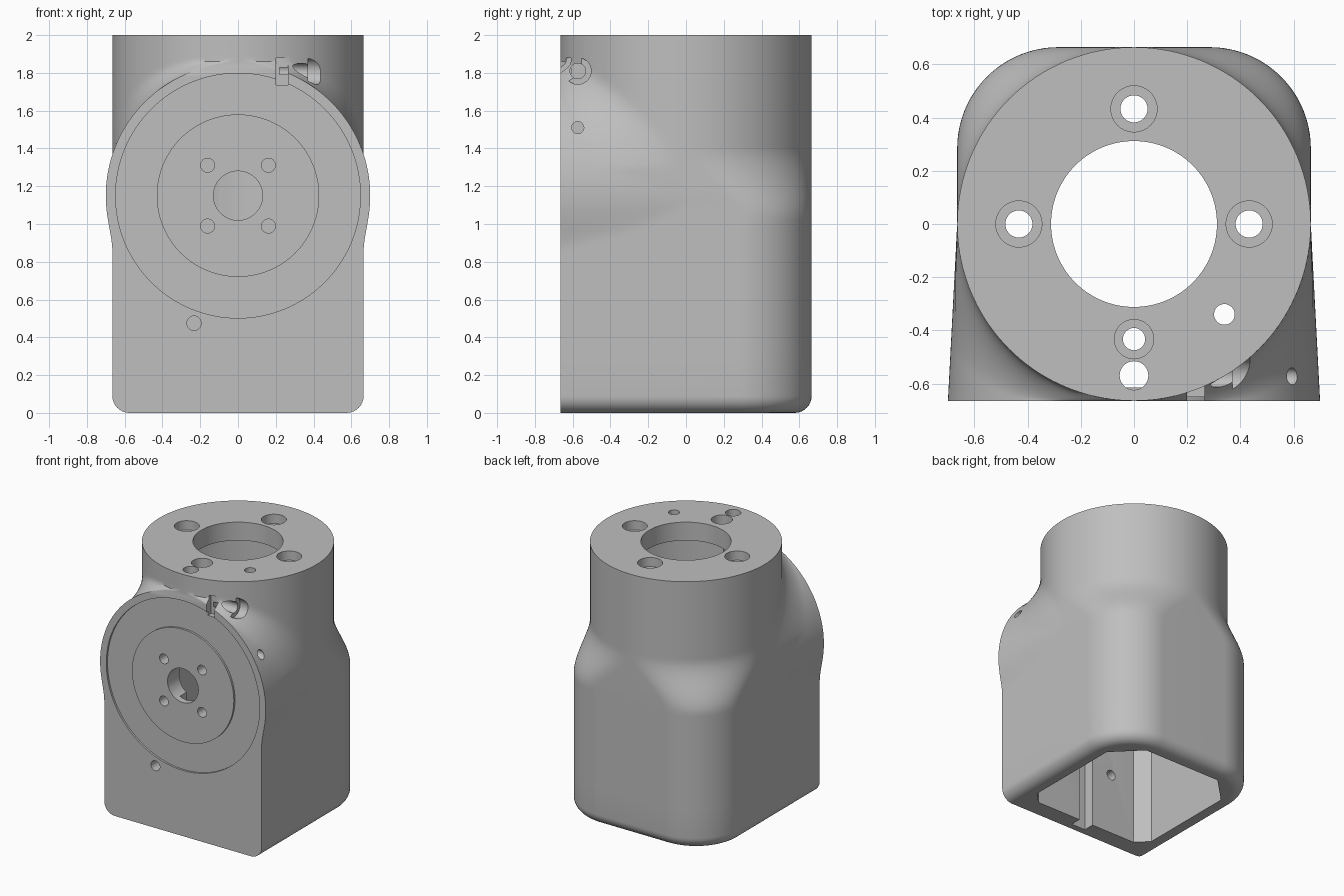
import bpy, bmesh, math
from mathutils import Matrix, Vector

if "Cube" in bpy.data.objects:
    bpy.data.objects.remove(bpy.data.objects["Cube"])

R = 0.665        # column radius and half width of the box
DISC_Z = 1.15    # height of the round front flange
DISC_R = 0.70

mat = bpy.data.materials.new("grey casting")
mat.diffuse_color = (0.52, 0.52, 0.52, 1)
mat.use_nodes = True
mat.node_tree.nodes["Principled BSDF"].inputs["Base Color"].default_value = mat.diffuse_color


def smax(a, b, k):
    """Maximum of two values with a rounded transition."""
    k = max(k, 1e-5)
    h = max(k - abs(a - b), 0)
    return max(a, b) + h * h / (4 * k)


def make(name, bm):
    bmesh.ops.recalc_face_normals(bm, faces=bm.faces)
    me = bpy.data.meshes.new(name)
    bm.to_mesh(me)
    bm.free()
    me.materials.append(mat)
    ob = bpy.data.objects.new(name, me)
    bpy.context.scene.collection.objects.link(ob)
    return ob


def loft(bm, rings, closed=False):
    rows = [[bm.verts.new(p) for p in ring] for ring in rings]
    n = len(rows[0])
    pairs = list(zip(rows, rows[1:]))
    if closed:
        pairs.append((rows[-1], rows[0]))
    for a, b in pairs:
        for i in range(n):
            j = (i + 1) % n
            bm.faces.new((a[i], a[j], b[j], b[i]))
    if not closed:
        bm.faces.new(rows[0][::-1])
        bm.faces.new(rows[-1])


# --- housing outline: box below, column above, round flange in front ---
def side_x(y, z, d):
    """Half width of the front half at depth y and height z."""
    rad = R + (DISC_R - R) * (-y / R)
    s = rad * rad - (z - DISC_Z) ** 2
    c = math.copysign(math.sqrt(abs(s)), s)
    if z < DISC_Z:
        c = smax(R - d, c, 0.03 * -y / R)
    ramp = min(1, max(0, (z - 1.1) / 0.2))
    col = math.sqrt(max(R * R - y * y, 0))
    if z < DISC_Z:
        return max(c, col if d == 0 else 0)
    return smax(c, col, 0.3 * ramp * -y / R)


def outline(z):
    d = 0.09 - math.sqrt(0.09 ** 2 - (0.09 - z) ** 2) if z < 0.09 else 0
    t = min(1, max(0, (z - 1.03) / 0.37))
    t = t * t * (3 - 2 * t)
    rho = 0.38 + (R - 0.38) * t - d
    h = R - d
    right = []
    for i in range(36):
        y = -R * math.cos(math.radians(i * 2.5))
        right.append((side_x(y, z, d), y, z))
    for i in range(33):
        a = math.pi / 2 * i / 32
        right.append((h - rho + rho * math.cos(a), h - rho + rho * math.sin(a), z))
    return right + [(-x, y, zz) for x, y, zz in reversed(right)]


levels = [0.09 * (1 - math.cos(math.pi / 2 * i / 8)) for i in range(9)]
levels += [0.3, 0.55, 0.75] + [0.84 + 0.02 * i for i in range(59)]
bm = bmesh.new()
loft(bm, [outline(z) for z in levels])
bmesh.ops.remove_doubles(bm, verts=bm.verts, dist=1e-5)
housing = make("housing", bm)

# --- cutters ---
cutters = bpy.data.collections.new("cutters")
bpy.context.scene.collection.children.link(cutters)


def as_cutter(ob):
    bpy.context.scene.collection.objects.unlink(ob)
    cutters.objects.link(ob)
    ob.hide_render = True


def drill(name, a, b, r, n=32):
    """Round cutter from point a to point b."""
    a, b = Vector(a), Vector(b)
    v = b - a
    m = Matrix.Translation((a + b) / 2) @ v.to_track_quat('Z', 'Y').to_matrix().to_4x4()
    bm = bmesh.new()
    bmesh.ops.create_cone(bm, cap_ends=True, segments=n, radius1=r, radius2=r,
                          depth=v.length, matrix=m)
    as_cutter(make(name, bm))


def block(name, lo, hi):
    bm = bmesh.new()
    bmesh.ops.create_cube(bm, size=1)
    for v in bm.verts:
        v.co = [lo[i] + (v.co[i] + 0.5) * (hi[i] - lo[i]) for i in range(3)]
    as_cutter(make(name, bm))


# open cavity with chamfered corners, then a round chamber under the top plate
w, f, b = 0.53, 0.09, 0.2
half = [(w - f, -w), (w, -w + f), (w, w - b), (w - b, w)]
ring = half + [(-x, y) for x, y in reversed(half)]
bm = bmesh.new()
loft(bm, [[(x, y, z) for x, y in ring] for z in (-0.1, 1.02)])
as_cutter(make("lower_cavity", bm))
drill("upper_cavity", (0, 0, 0.9), (0, 0, 1.86), 0.54, 96)
block("wire_channel", (-0.06, -0.615, -0.12), (0.06, -0.45, 1.84))

# top plate holes
drill("main_bore", (0, 0, 1.7), (0, 0, 2.1), 0.312, 96)
for i in range(4):
    a = i * math.pi / 2
    x, y = 0.433 * math.cos(a), 0.433 * math.sin(a)
    front = i == 3
    drill("screw_hole", (x, y, 1.7), (x, y, 2.1), 0.042 if front else 0.051)
    drill("screw_counterbore", (x, y, 1.93), (x, y, 2.1), 0.074 if front else 0.087)
drill("dowel_hole", (0.34, -0.34, 1.7), (0.34, -0.34, 2.1), 0.039)
drill("wire_hole", (0, -0.57, 1.75), (0, -0.57, 2.1), 0.054)

# front flange: ring recess, shaft hole and bolt holes
bm = bmesh.new()
prof = [(0.43, -R - 0.05), (0.648, -R - 0.05), (0.648, -R + 0.015), (0.43, -R + 0.015)]
loft(bm, [[(r * math.cos(t), y, DISC_Z + r * math.sin(t)) for r, y in prof]
          for t in (2 * math.pi * k / 128 for k in range(128))], closed=True)
as_cutter(make("ring_recess", bm))
drill("shaft_hole", (0, -0.8, DISC_Z), (0, -0.4, DISC_Z), 0.13, 64)
for sx in (-1, 1):
    for sz in (-1, 1):
        x, z = 0.161 * sx, DISC_Z + 0.161 * sz
        drill("bolt_hole", (x, -0.8, z), (x, -0.58, z), 0.037)
drill("lower_pin_hole", (-0.233, -0.8, 0.475), (-0.233, -0.4, 0.475), 0.038)

# index slot and side holes beside the flange
block("index_slot", (0.2, -0.8, 1.735), (0.265, -0.61, 1.88))
drill("side_pocket", (0.37, -0.573, 1.81), (0.9, -0.573, 1.81), 0.071)
drill("side_pocket_hole", (0.22, -0.573, 1.81), (0.5, -0.573, 1.81), 0.041)
drill("side_pin_hole", (0.4, -0.573, 1.51), (0.9, -0.573, 1.51), 0.032)

# --- cut and shade ---
mod = housing.modifiers.new("cut", 'BOOLEAN')
mod.operation = 'DIFFERENCE'
mod.operand_type = 'COLLECTION'
mod.collection = cutters
mod.solver = 'EXACT'
bpy.context.view_layer.objects.active = housing
housing.select_set(True)
bpy.ops.object.modifier_apply(modifier=mod.name)
for ob in list(cutters.objects):
    bpy.data.objects.remove(ob)
bpy.data.collections.remove(cutters)
bpy.ops.object.shade_smooth_by_angle(angle=math.radians(30))
